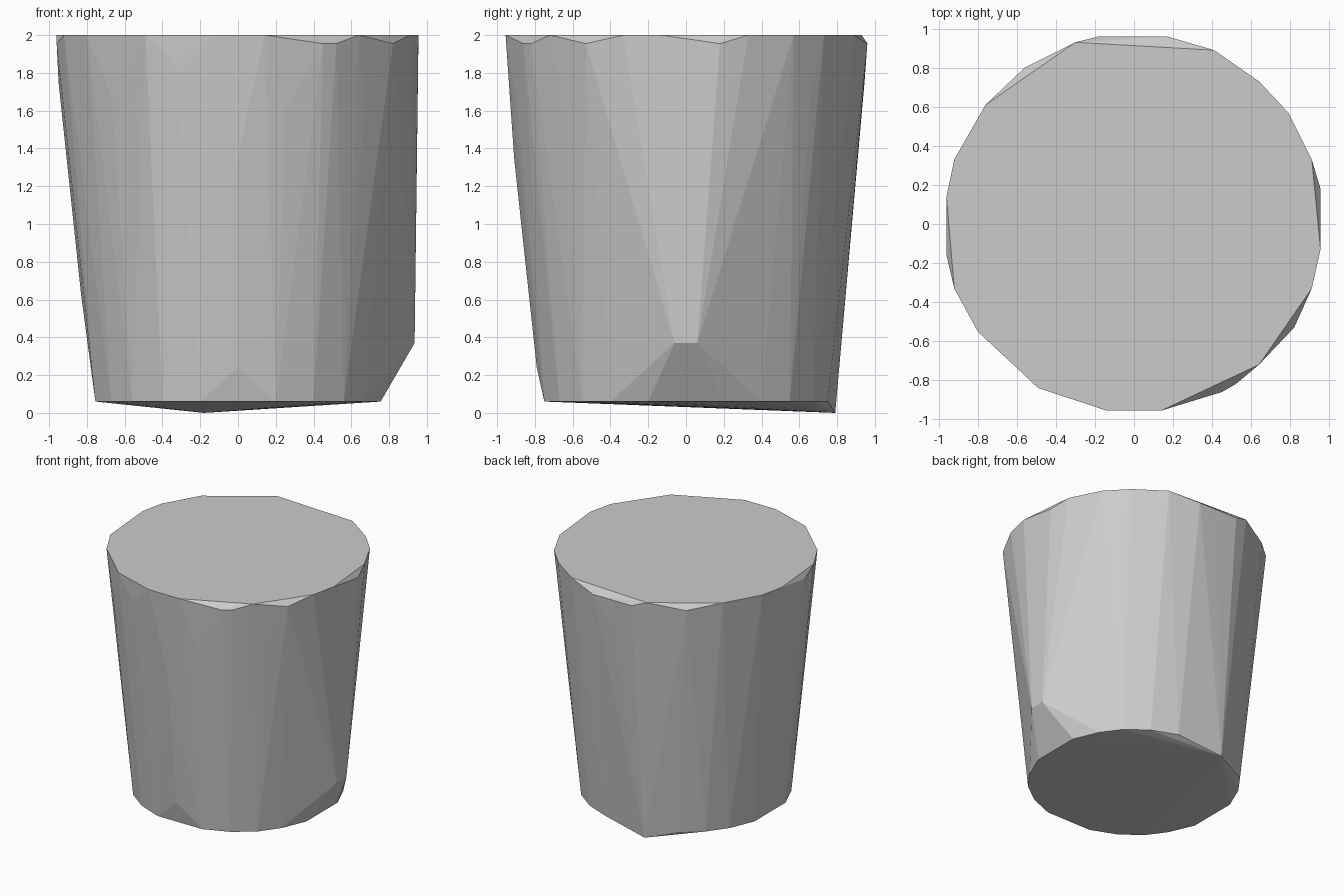
import bpy, bmesh

if "Cube" in bpy.data.objects:
    bpy.data.objects.remove(bpy.data.objects["Cube"], do_unlink=True)

grey = bpy.data.materials.new("plain_grey")
grey.use_nodes = True
colour = (0.6, 0.6, 0.6, 1)
grey.diffuse_color = colour
grey.node_tree.nodes["Principled BSDF"].inputs["Base Color"].default_value = colour

# Flat rim corners
rim = [(.41, .89), (.64, .73), (.79, .57), (.91, .33), (.955, -.13), (.91, -.33),
       (.64, -.72), (.14, -.955), (-.14, -.955), (-.49, -.84), (-.80, -.55),
       (-.92, -.33), (-.96, .14), (-.92, .33), (-.76, .61), (-.30, .93)]
# Rim corners that sit a little lower, making the chips
chips = [(-.18, .96), (.17, .96), (-.56, .80), (.955, .18), (.82, -.53),
         (.45, -.86), (.52, -.82), (-.96, -.16)]
# One quarter of the base outline, mirrored to all sides
base = [(.2, .75), (.4, .67), (.56, .55), (.67, .4), (.755, .2)]
# Bulges on the wall, and the lowest base corner
bulges = [(.935, -.06, .37), (.935, .06, .37), (0, -.79, .24), (0, -.91, 1.35),
          (-.83, 0, .62), (-.95, 0, 1.75), (0, .945, 1.75), (-.18, .79, 0),
          (-.33, -.885, 1.83), (.25, -.89, 1.6), (.67, -.645, 1.64),
          (-.67, -.65, 1.68), (.67, .66, 1.7), (-.67, .65, 1.68)]

points = [(x, y, 2) for x, y in rim] + [(x, y, 1.955) for x, y in chips] + bulges
for sx in (-1, 1):
    for sy in (-1, 1):
        points += [(sx * x, sy * y, .06) for x, y in base]

# Wrap the corners in a faceted solid
bm = bmesh.new()
for p in points:
    bm.verts.new(p)
result = bmesh.ops.convex_hull(bm, input=bm.verts[:])
loose = {g for g in result["geom_interior"] + result["geom_unused"]
         if isinstance(g, bmesh.types.BMVert)}
bmesh.ops.delete(bm, geom=list(loose), context="VERTS")
bmesh.ops.dissolve_limit(bm, angle_limit=.01, verts=bm.verts[:], edges=bm.edges[:])
bmesh.ops.recalc_face_normals(bm, faces=bm.faces[:])

mesh = bpy.data.meshes.new("tapered_block")
bm.to_mesh(mesh)
bm.free()
mesh.materials.append(grey)
block = bpy.data.objects.new("tapered_block", mesh)
bpy.context.collection.objects.link(block)
